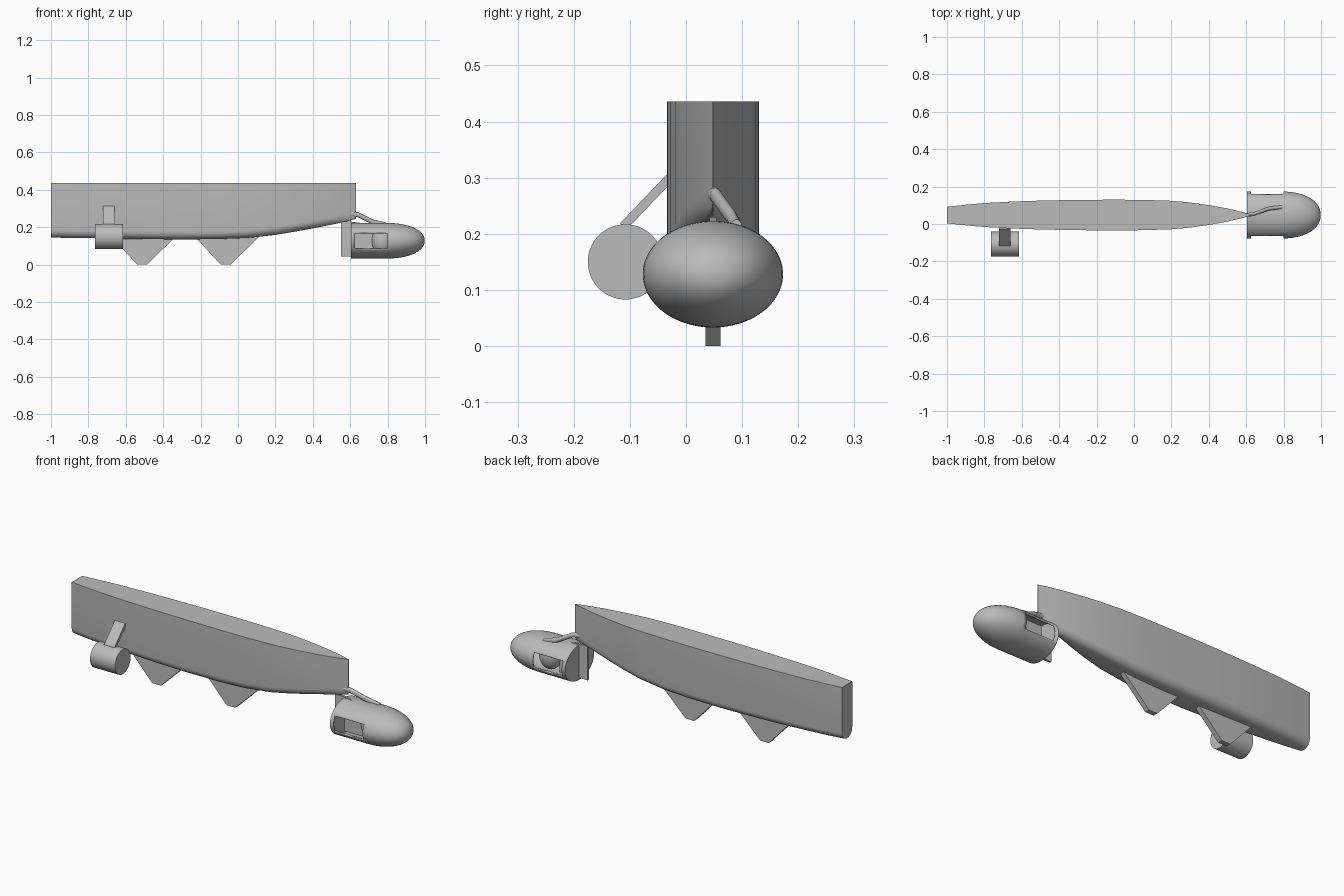
import bpy, bmesh, math
from mathutils import Vector, Matrix

if "Cube" in bpy.data.objects:
    bpy.data.objects.remove(bpy.data.objects["Cube"], do_unlink=True)

CY = 0.048  # centreline of hull and pod

grey = bpy.data.materials.new("plain grey")
grey.use_nodes = True
grey.diffuse_color = (0.5, 0.5, 0.5, 1)
grey.node_tree.nodes["Principled BSDF"].inputs["Base Color"].default_value = (0.5, 0.5, 0.5, 1)


def finish(name, bm, angle=30):
    """Turn a bmesh into a named, coloured object with sharp edges kept."""
    bmesh.ops.recalc_face_normals(bm, faces=bm.faces)
    mesh = bpy.data.meshes.new(name)
    bm.to_mesh(mesh)
    bm.free()
    ob = bpy.data.objects.new(name, mesh)
    bpy.context.collection.objects.link(ob)
    mesh.materials.append(grey)
    bpy.ops.object.select_all(action='DESELECT')
    ob.select_set(True)
    bpy.context.view_layer.objects.active = ob
    bpy.ops.object.shade_smooth_by_angle(angle=math.radians(angle))
    return ob


def loft(rings, cap_start=True, cap_end=True):
    """Skin a series of equal closed rings."""
    bm = bmesh.new()
    vs = [[bm.verts.new(p) for p in ring] for ring in rings]
    n = len(vs[0])
    for a, b in zip(vs, vs[1:]):
        for i in range(n):
            j = (i + 1) % n
            bm.faces.new((a[i], a[j], b[j], b[i]))
    if cap_start:
        bm.faces.new(vs[0])
    if cap_end:
        bm.faces.new(vs[-1])
    return bm


def plate(name, outline, y, thickness):
    """Upright plate from an x-z outline."""
    rings = [[(x, y + s * thickness / 2, z) for x, z in outline] for s in (-1, 1)]
    return finish(name, loft(rings))


def bar(name, a, b, width_axis, width, thick):
    """Flat bar between two points."""
    a, b, w = Vector(a), Vector(b), Vector(width_axis).normalized()
    n = (b - a).cross(w).normalized()
    w = n.cross((b - a).normalized())
    rings = [[p + w * width / 2 * i + n * thick / 2 * j
              for i, j in ((-1, -1), (1, -1), (1, 1), (-1, 1))] for p in (a, b)]
    return finish(name, loft(rings))


# Hull: stations of length, half width and keel height
stations = [(-1, .044, .145), (-.9, .055, .143), (-.8, .064, .142), (-.65, .072, .139),
            (-.5, .077, .137), (-.3, .081, .135), (-.1, .082, .137), (.05, .081, .143),
            (.2, .076, .159), (.3, .067, .176), (.4, .053, .194), (.5, .035, .214),
            (.58, .016, .231), (.63, .001, .245)]


def hull_ring(x, hw, keel, top=.436, steps=7):
    r = min(.042, hw)
    half = [(hw, top)]
    for k in range(steps + 1):
        t = math.pi / 2 * k / steps
        half.append((hw - r + r * math.cos(t), keel + .042 * (1 - math.sin(t))))
    pts = half + [(-y - .0002, z) for y, z in reversed(half)]
    return [(x, CY + y, z) for y, z in pts]


finish("hull", loft([hull_ring(*s) for s in stations]))

# Two keel fins
for name, x in (("rear_keel_fin", -.513), ("front_keel_fin", -.066)):
    plate(name, [(x - .165, .15), (x - .026, 0), (x + .026, 0), (x + .19, .16)], CY, .027)

# Side motor and its arm
bm = bmesh.new()
bmesh.ops.create_cone(bm, cap_ends=True, segments=64, radius1=.067, radius2=.067, depth=.15,
                      matrix=Matrix.Translation((-.69, -.108, .15)) @ Matrix.Rotation(math.pi / 2, 4, 'Y'))
finish("side_motor", bm)
bar("side_motor_arm", (-.69, -.02, .309), (-.69, -.112, .213), (1, 0, 0), .062, .016)

# Front pod: capsule shell with a window on each side
SEG = 80
PZ, RY, RZ = .128, .125, .095
profile = [(.605, 1), (.625, 1), (.7, 1), (.8, 1)]
for k in range(1, 17):
    t = math.pi / 2 * k / 16.2
    profile.append((.8 + .198 * math.sin(t), math.cos(t) ** 0.9))
rings = [[(x, CY + RY * s * math.cos(2 * math.pi * i / SEG), PZ + RZ * s * math.sin(2 * math.pi * i / SEG))
          for i in range(SEG)] for x, s in profile]
bm = loft(rings)
window = []
for f in bm.faces:
    c = f.calc_center_median()
    if .625 < c.x < .8 and abs(c.z - PZ) < RZ * math.sin(math.radians(27)) and len(f.verts) == 4:
        window.append(f)
bmesh.ops.delete(bm, geom=window, context='FACES')
pod = finish("front_pod", bm, 40)
shell = pod.modifiers.new("shell", 'SOLIDIFY')
shell.thickness = .008
shell.offset = -1

# Upright plate entering the pod, and the rounded core inside
plate("pod_rear_plate", [(.552, .045), (.72, .045), (.72, .215), (.605, .23), (.552, .23)], CY, .012)
bm = bmesh.new()
bmesh.ops.create_uvsphere(bm, u_segments=32, v_segments=16, radius=1,
                          matrix=Matrix.Translation((.775, CY, PZ)) @ Matrix.Diagonal((.06, .06, .08, 1)))
finish("pod_core", bm)

# Bent strut from the bow to the pod
bends = [(.60, .048, .272), (.64, .053, .268), (.72, .082, .228), (.79, .09, .212)]
rings = [[(x, y + .010 * math.cos(math.pi * i / 6), z + .014 * math.sin(math.pi * i / 6))
          for i in range(12)] for x, y, z in bends]
finish("pod_strut", loft(rings), 50)
